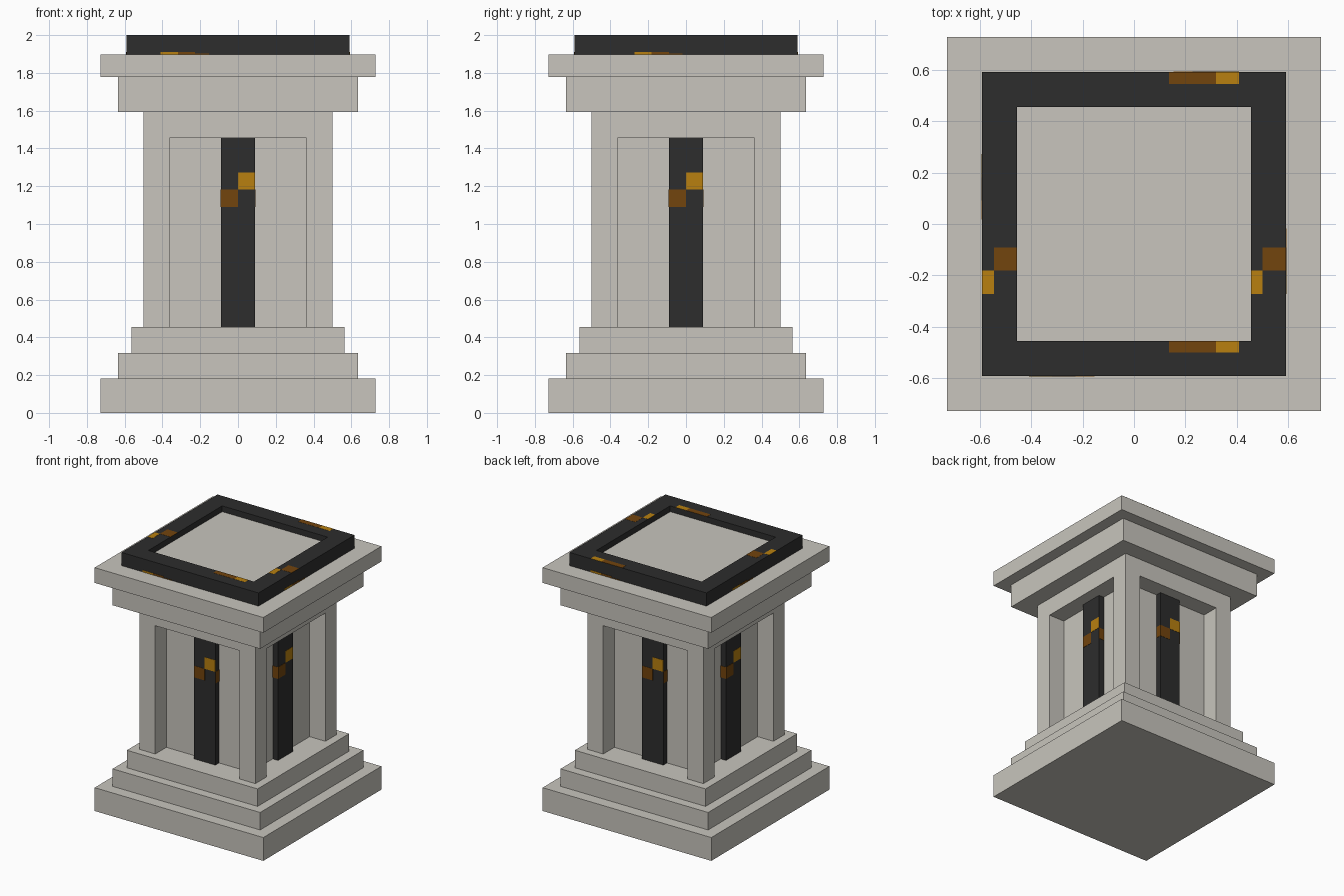
import bpy
import bmesh
import math
from mathutils import Matrix, Vector

default = bpy.data.objects.get("Cube")
if default:
    bpy.data.objects.remove(default, do_unlink=True)


def make_material(name, rgb):
    mat = bpy.data.materials.new(name)
    mat.use_nodes = True
    mat.diffuse_color = (*rgb, 1)
    mat.node_tree.nodes["Principled BSDF"].inputs["Base Color"].default_value = (*rgb, 1)
    return mat


STONE = make_material("pale stone", (0.58, 0.56, 0.51))
DARK = make_material("charcoal", (0.026, 0.026, 0.026))
GOLD = make_material("gold", (0.48, 0.216, 0.005))
BROWN = make_material("brown", (0.17, 0.058, 0.004))

P = 1 / 11      # design module
LIFT = 0.002    # thickness of painted plates
SLAB_TOP = 1.897


def box(name, lo, hi, mat, turn=0):
    """Box between two corners, spun about z by a number of quarter turns."""
    lo, hi = Vector(lo), Vector(hi)
    bm = bmesh.new()
    bmesh.ops.create_cube(bm, size=1)
    bm.transform(Matrix.Rotation(turn * math.pi / 2, 4, "Z")
                 @ Matrix.Translation((lo + hi) / 2)
                 @ Matrix.Diagonal((*(hi - lo), 1)))
    return finish(name, bm, mat)


def finish(name, bm, *mats):
    mesh = bpy.data.meshes.new(name)
    bm.to_mesh(mesh)
    bm.free()
    for mat in mats:
        mesh.materials.append(mat)
    obj = bpy.data.objects.new(name, mesh)
    bpy.context.collection.objects.link(obj)
    return obj


# Square stone courses: name, half width, bottom, top
for name, half, z0, z1 in (
    ("base_plinth", 8 * P, 0, 2 * P),
    ("base_middle_step", 7 * P, 2 * P, 3.5 * P),
    ("base_top_step", 6.2 * P, 3.5 * P, 5 * P),
    ("shaft_core", 4 * P, 5 * P, 16 * P),
    ("shaft_lintel", 5.5 * P, 16 * P, 17.53 * P),
    ("cap_lower", 7 * P, 17.53 * P, 1.778),
    ("cap_slab", 8 * P, 1.778, SLAB_TOP),
):
    box(name, (-half, -half, z0), (half, half, z1), STONE)

# Corner pillars and the dark strip in each recess, once per side
for turn in range(4):
    box("corner_pillar", (4 * P, -5.5 * P, 5 * P), (5.5 * P, -4 * P, 16 * P), STONE, turn)
    box("recess_strip", (-P, -4.5 * P, 5 * P), (P, -4 * P, 16 * P), DARK, turn)
    front = -4.5 * P - LIFT
    box("strip_gold_patch", (0, front, 13 * P), (P, -4.5 * P, 14 * P), GOLD, turn)
    box("strip_brown_patch", (-P, front, 12 * P), (0, -4.5 * P, 13 * P), BROWN, turn)
    for side in (-1, 1):
        xs = sorted((side * P, side * (P + LIFT)))
        box("strip_side_patch", (xs[0], -4.5 * P, 12 * P), (xs[1], -4 * P, 13 * P), BROWN, turn)

# Top frame: a block whose top is inset and sunk to a stone panel
bm = bmesh.new()
bmesh.ops.create_cube(bm, size=1)
bm.transform(Matrix.Translation((0, 0, (SLAB_TOP + 2) / 2))
             @ Matrix.Diagonal((13 * P, 13 * P, 2 - SLAB_TOP, 1)))
bm.normal_update()
top = max(bm.faces, key=lambda f: f.calc_center_median().z)
bmesh.ops.inset_region(bm, faces=[top], thickness=1.5 * P, use_even_offset=True)
bmesh.ops.inset_region(bm, faces=[top], thickness=0, depth=-P / 2)
top.material_index = 1
finish("top_frame", bm, DARK, STONE)


# Patches on the frame's upper face, given in modules
def top_patch(x0, x1, y0, y1, mat):
    box("frame_top_patch", (x0 * P, y0 * P, 2 - LIFT), (x1 * P, y1 * P, 2 + LIFT / 2), mat)


for y0, y1 in ((6, 6.5), (-5.5, -5)):
    top_patch(1.5, 3.5, y0, y1, BROWN)
    top_patch(3.5, 4.5, y0, y1, GOLD)
for x0 in (-6.5, 5):
    top_patch(x0, x0 + 0.5, -3, -2, GOLD)
    top_patch(x0 + 0.5, x0 + 1.5, -2, -1, BROWN)

# Low patches along the frame's outer faces
for turn in range(4):
    start = -3 if turn % 2 else -4.5
    for u0, u1, height, mat in ((0, 1, 0.014, GOLD), (1, 2, 0.014, BROWN), (2, 2.8, 0.005, BROWN)):
        box("frame_side_patch", ((start + u0) * P, -6.5 * P - LIFT, SLAB_TOP),
            ((start + u1) * P, -6.5 * P, SLAB_TOP + height), mat, turn)
